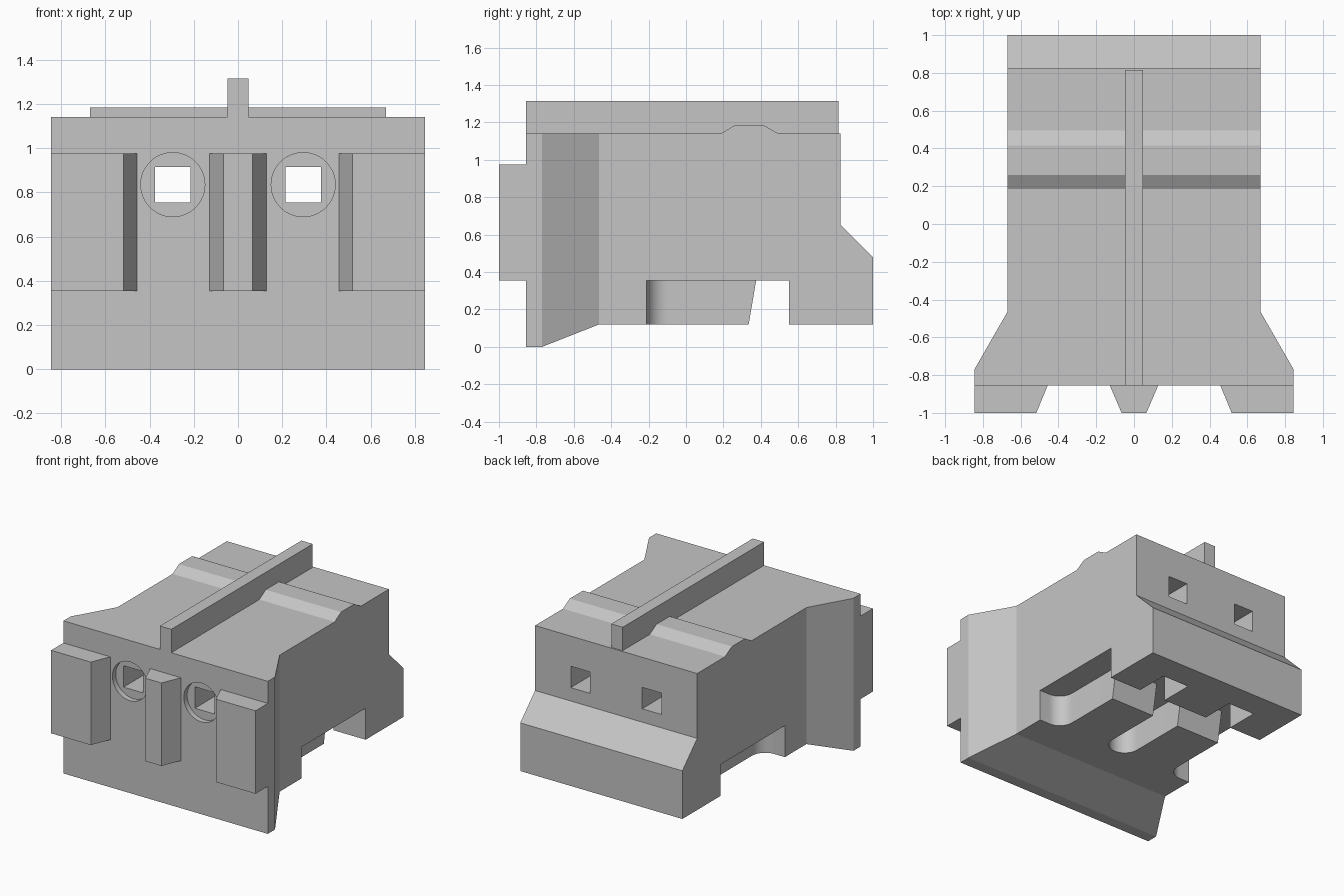
import bpy, bmesh, math

cube = bpy.data.objects.get("Cube")
if cube:
    bpy.data.objects.remove(cube, do_unlink=True)

grey = bpy.data.materials.new("light_grey")
grey.use_nodes = True
colour = (0.56, 0.56, 0.56, 1)
grey.diffuse_color = colour
grey.node_tree.nodes["Principled BSDF"].inputs["Base Color"].default_value = colour


def prism(name, outline, axis, lo, hi):
    """Extrude a 2D outline along an axis: x uses (y, z), y uses (x, z), z uses (x, y)."""
    place = {"x": lambda a, b: (lo, a, b),
             "y": lambda a, b: (a, lo, b),
             "z": lambda a, b: (a, b, lo)}[axis]
    bm = bmesh.new()
    face = bm.faces.new([bm.verts.new(place(a, b)) for a, b in outline])
    new = bmesh.ops.extrude_face_region(bm, geom=[face])["geom"]
    shift = [hi - lo if axis == k else 0 for k in "xyz"]
    bmesh.ops.translate(bm, vec=shift, verts=[v for v in new if isinstance(v, bmesh.types.BMVert)])
    bmesh.ops.recalc_face_normals(bm, faces=bm.faces[:])
    mesh = bpy.data.meshes.new(name)
    bm.to_mesh(mesh)
    bm.free()
    mesh.materials.append(grey)
    obj = bpy.data.objects.new(name, mesh)
    bpy.context.collection.objects.link(obj)
    return obj


def rect(a0, a1, b0, b1):
    return [(a0, b0), (a1, b0), (a1, b1), (a0, b1)]


def arc(cx, cy, r, start, end, steps):
    angles = [math.radians(start + (end - start) * i / steps) for i in range(steps + 1)]
    return [(cx + r * math.cos(t), cy + r * math.sin(t)) for t in angles]


def mirror(outline, side):
    return [(a * side, b) for a, b in outline]


def combine(target, tool, operation="DIFFERENCE"):
    """Apply a boolean and discard the tool."""
    tool.hide_render = True
    mod = target.modifiers.new("cut", "BOOLEAN")
    mod.operation, mod.solver, mod.object = operation, "EXACT", tool
    bpy.context.view_layer.objects.active = target
    bpy.ops.object.modifier_apply(modifier=mod.name)
    bpy.data.objects.remove(tool, do_unlink=True)


# Body: side profile trimmed by the flared plan outline
profile = [(-0.855, 0), (-0.77, 0), (-0.465, 0.12), (0.335, 0.12), (0.375, 0.355),
           (0.55, 0.355), (0.55, 0.12), (1, 0.12), (1, 0.48), (0.825, 0.655),
           (0.825, 1.14), (-0.855, 1.14)]
body = prism("body", profile, "x", -0.845, 0.845)
half_plan = [(0.845, -0.95), (0.845, -0.77), (0.67, -0.465), (0.67, 1.1)]
plan = prism("plan_trim", half_plan + mirror(half_plan, -1)[::-1], "z", -0.1, 1.3)
combine(body, plan, "INTERSECT")

# Underside slots with rounded front ends
r = 0.11
middle_slot = arc(0, -0.21 + r, r, 180, 360, 24) + [(r, 0.45), (-r, 0.45)]
combine(body, prism("middle_slot", middle_slot, "z", -0.1, 0.355))
side_slot = arc(0.475 + r, -0.21 + r, r, 180, 270, 12) + [(0.8, -0.21), (0.8, 0.45), (0.475, 0.45)]

for side in (-1, 1):
    combine(body, prism("side_slot", mirror(side_slot, side), "z", -0.1, 0.355))
    # Notch in the rear foot
    x = 0.295 * side
    combine(body, prism("foot_notch", rect(x - r, x + r, 0.5, 0.8), "z", -0.1, 0.355))
    # Round socket and the square hole running right through
    combine(body, prism("socket", arc(x, 0.835, 0.145, 0, 352.5, 47), "y", -0.95, -0.815))
    combine(body, prism("hole", rect(x - 0.08, x + 0.08, 0.755, 0.915), "y", -0.95, 1.1))

bpy.ops.object.select_all(action="DESELECT")
body.select_set(True)
bpy.context.view_layer.objects.active = body
bpy.ops.object.shade_smooth_by_angle(angle=math.radians(20))

# Front guide blocks
guide = [(0.845, -0.855), (0.845, -1), (0.517, -1), (0.457, -0.855)]
for side, label in ((1, "left"), (-1, "right")):
    prism(label + "_guide", mirror(guide, side), "z", 0.355, 0.975)
prism("middle_guide", [(-0.128, -0.855), (-0.066, -1), (0.066, -1), (0.128, -0.855)],
      "z", 0.355, 0.975)

# Top: long rib and the cross ridge
prism("top_rib", rect(-0.047, 0.047, 1.14, 1.315), "y", -0.855, 0.815)
prism("cross_ridge", [(0.185, 1.14), (0.26, 1.185), (0.415, 1.185), (0.495, 1.14)],
      "x", -0.67, 0.67)
